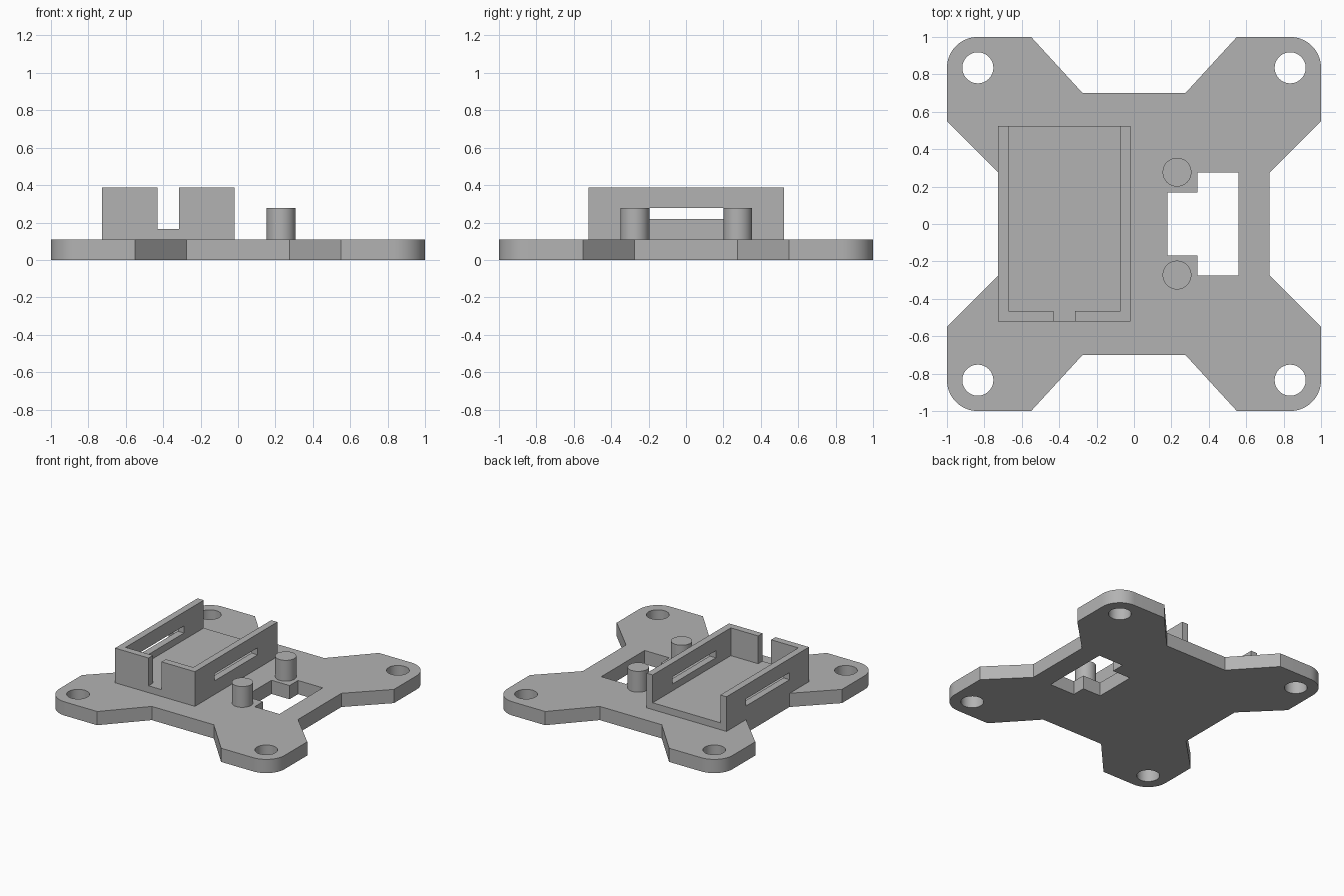
import bpy, bmesh, math

cube = bpy.data.objects.get("Cube")
if cube:
    bpy.data.objects.remove(cube, do_unlink=True)

grey = bpy.data.materials.new("plain grey")
grey.use_nodes = True
grey.diffuse_color = (0.45, 0.45, 0.45, 1)
grey.node_tree.nodes["Principled BSDF"].inputs["Base Color"].default_value = grey.diffuse_color


def prism(name, outline, z0, z1):
    """Extrude a flat outline from z0 up to z1."""
    bm = bmesh.new()
    face = bm.faces.new([bm.verts.new((x, y, z0)) for x, y in outline])
    top = bmesh.ops.extrude_face_region(bm, geom=[face])["geom"]
    bmesh.ops.translate(bm, vec=(0, 0, z1 - z0),
                        verts=[v for v in top if isinstance(v, bmesh.types.BMVert)])
    bmesh.ops.recalc_face_normals(bm, faces=bm.faces)
    mesh = bpy.data.meshes.new(name)
    bm.to_mesh(mesh)
    bm.free()
    mesh.materials.append(grey)
    obj = bpy.data.objects.new(name, mesh)
    bpy.context.collection.objects.link(obj)
    return obj


def box(name, x0, x1, y0, y1, z0, z1):
    return prism(name, [(x0, y0), (x1, y0), (x1, y1), (x0, y1)], z0, z1)


def arc(cx, cy, r, start, end, steps):
    angles = [math.radians(start + (end - start) * i / steps) for i in range(steps + 1)]
    return [(cx + r * math.cos(a), cy + r * math.sin(a)) for a in angles]


def cylinder(name, x, y, r, z0, z1):
    return prism(name, arc(x, y, r, 0, 360, 48)[:-1], z0, z1)


def cut(target, cutters):
    """Subtract each cutter, apply, and discard the cutters."""
    for c in cutters:
        c.hide_render = True
        mod = target.modifiers.new("cut", "BOOLEAN")
        mod.operation, mod.solver, mod.object = "DIFFERENCE", "EXACT", c
    bpy.context.view_layer.update()
    graph = bpy.context.evaluated_depsgraph_get()
    mesh = bpy.data.meshes.new_from_object(target.evaluated_get(graph))
    target.modifiers.clear()
    target.data = mesh
    for c in cutters:
        bpy.data.objects.remove(c, do_unlink=True)


def smooth(obj):
    bpy.ops.object.select_all(action="DESELECT")
    obj.select_set(True)
    bpy.context.view_layer.objects.active = obj
    bpy.ops.object.shade_smooth_by_angle(angle=math.radians(30))


THICK, MOUNT, ROUND = 0.11, 0.835, 0.165

# Base plate: one quarter outline, mirrored into four arms
quarter = [(0.725, 0.275), (1, 0.55)] + arc(MOUNT, MOUNT, ROUND, 0, 90, 14) \
    + [(0.55, 1), (0.275, 0.7)]
outline = []
for sx, sy in ((1, 1), (-1, 1), (-1, -1), (1, -1)):
    part = [(sx * x, sy * y) for x, y in quarter]
    outline += part if sx * sy > 0 else part[::-1]
plate = prism("base_plate", outline, 0, THICK)

# Screw holes and stepped cable opening
opening = [(0.18, -0.168), (0.34, -0.168), (0.34, -0.275), (0.56, -0.275),
           (0.56, 0.275), (0.34, 0.275), (0.34, 0.168), (0.18, 0.168)]
cut(plate, [cylinder("screw_hole", sx * MOUNT, sy * MOUNT, 0.083, -0.1, 0.3)
            for sx in (-1, 1) for sy in (-1, 1)]
    + [prism("cable_opening", opening, -0.1, 0.3)])
smooth(plate)

# Open-backed tray with front notch and a slot through both side walls
tray = box("tray", -0.727, -0.018, -0.52, 0.525, THICK, 0.388)
cut(tray, [box("tray_hollow", -0.672, -0.072, -0.465, 0.7, 0.165, 0.6),
           box("front_notch", -0.43, -0.315, -0.7, -0.4, 0.165, 0.6),
           box("side_slots", -0.9, 0.1, -0.275, 0.275, 0.22, 0.277)])

# Pair of round posts
for side, y in (("front", -0.273), ("back", 0.277)):
    smooth(cylinder(side + "_post", 0.23, y, 0.077, THICK, 0.277))
